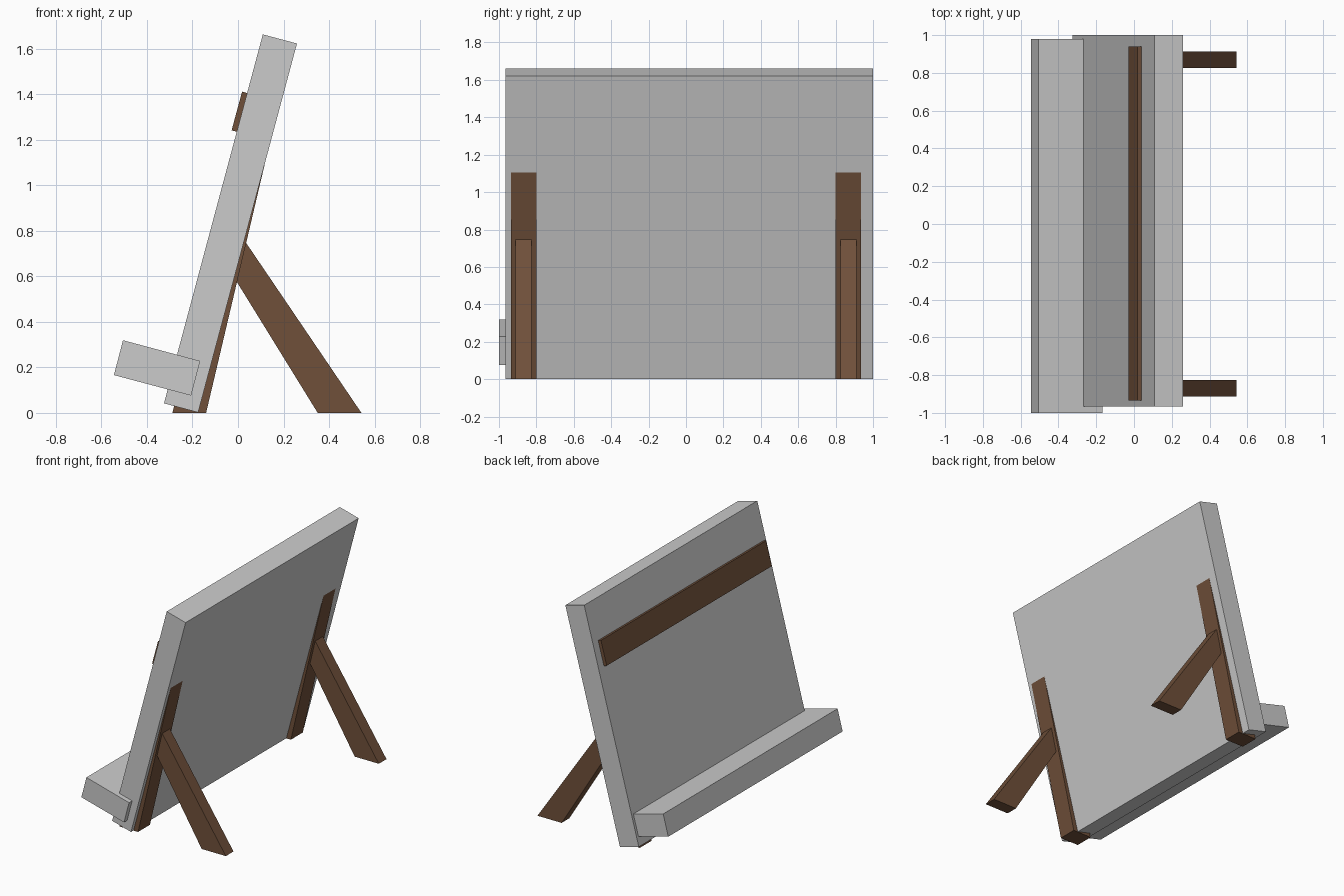
import bpy, bmesh

if "Cube" in bpy.data.objects:
    bpy.data.objects.remove(bpy.data.objects["Cube"])

brown = bpy.data.materials.new("brown_wood")
brown.diffuse_color = (0.16, 0.08, 0.042, 1)
brown.use_nodes = True
brown.node_tree.nodes["Principled BSDF"].inputs["Base Color"].default_value = brown.diffuse_color


def slab(name, profile, y0, y1, mat=None):
    """Extrude an (x, z) profile from y0 to y1."""
    bm = bmesh.new()
    face = bm.faces.new([bm.verts.new((x, y0, z)) for x, z in profile])
    ext = bmesh.ops.extrude_face_region(bm, geom=[face])
    verts = [v for v in ext["geom"] if isinstance(v, bmesh.types.BMVert)]
    bmesh.ops.translate(bm, verts=verts, vec=(0, y1 - y0, 0))
    bmesh.ops.recalc_face_normals(bm, faces=bm.faces)
    me = bpy.data.meshes.new(name)
    bm.to_mesh(me)
    bm.free()
    ob = bpy.data.objects.new(name, me)
    bpy.context.collection.objects.link(ob)
    if mat:
        me.materials.append(mat)
    return ob


# Leaning board and the ledge that crosses its lower edge
slab("back_panel", [(-0.325, 0.042), (-0.175, 0.002), (0.259, 1.622), (0.109, 1.662)], -0.965, 1.0)
slab("ledge", [(-0.545, 0.166), (-0.206, 0.076), (-0.166, 0.228), (-0.505, 0.319)], -1.0, 0.98)

# Thin strip across the front
slab("front_strip", [(-0.028, 1.241), (0.004, 1.232), (0.050, 1.402), (0.018, 1.411)], -0.935, 0.94, brown)

# Rear legs and props, one pair per side
for side, s in (("left", -1), ("right", 1)):
    slab("rear_leg_" + side, [(-0.288, 0), (-0.14, 0), (0.124, 1.12), (-0.02, 1.12)],
         s * 0.80, s * 0.935, brown)
    slab("prop_" + side, [(0.35, 0), (0.542, 0), (0.036, 0.746), (-0.005, 0.575)],
         s * 0.825, s * 0.912, brown)
